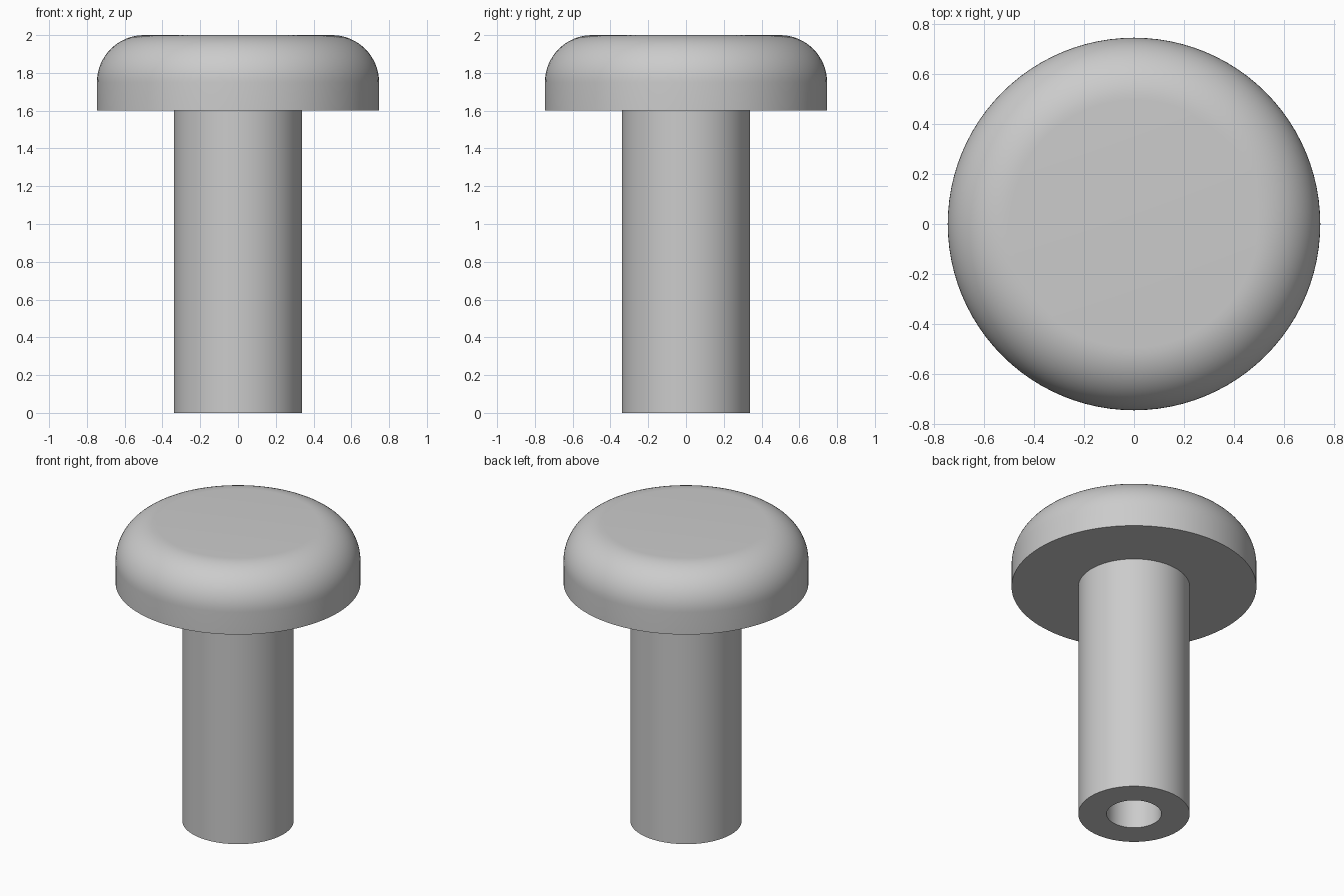
import bpy, bmesh
from math import sin, cos, pi, radians

cube = bpy.data.objects.get("Cube")
if cube:
    bpy.data.objects.remove(cube, do_unlink=True)

SEGMENTS = 96
HEAD_R, SHAFT_R, BORE_R = 0.747, 0.34, 0.167
HEAD_BASE, TOP, FILLET, BORE_TOP = 1.6, 2.0, 0.25, 1.6

grey = bpy.data.materials.new("plain grey")
grey.use_nodes = True
colour = (0.6, 0.6, 0.6, 1)
grey.diffuse_color = colour
grey.node_tree.nodes["Principled BSDF"].inputs["Base Color"].default_value = colour


def lathe(name, profile):
    """Revolve an (r, z) profile that starts and ends on the z axis."""
    bm = bmesh.new()
    verts = [bm.verts.new((r, 0, z)) for r, z in profile]
    edges = [bm.edges.new(pair) for pair in zip(verts, verts[1:])]
    bmesh.ops.spin(bm, geom=verts + edges, cent=(0, 0, 0), axis=(0, 0, 1),
                   angle=2 * pi, steps=SEGMENTS, use_merge=True)
    bmesh.ops.remove_doubles(bm, verts=bm.verts, dist=0.0001)
    bmesh.ops.recalc_face_normals(bm, faces=bm.faces)
    mesh = bpy.data.meshes.new(name)
    bm.to_mesh(mesh)
    bm.free()
    mesh.materials.append(grey)
    obj = bpy.data.objects.new(name, mesh)
    bpy.context.collection.objects.link(obj)
    bpy.ops.object.select_all(action="DESELECT")
    obj.select_set(True)
    bpy.context.view_layer.objects.active = obj
    bpy.ops.object.shade_smooth_by_angle(angle=radians(30))
    return obj


# Hollow shaft and rounded head, turned as one closed solid
steps = 16
arc = [(HEAD_R - FILLET + FILLET * cos(a), TOP - FILLET + FILLET * sin(a))
       for a in (i * pi / 2 / steps for i in range(steps + 1))]
lathe("button_head_pin", [
    (0, BORE_TOP), (BORE_R, BORE_TOP), (BORE_R, 0),      # blind bore
    (SHAFT_R, 0), (SHAFT_R, HEAD_BASE),                  # shaft
    (HEAD_R, HEAD_BASE), *arc, (0, TOP),                 # head
])
